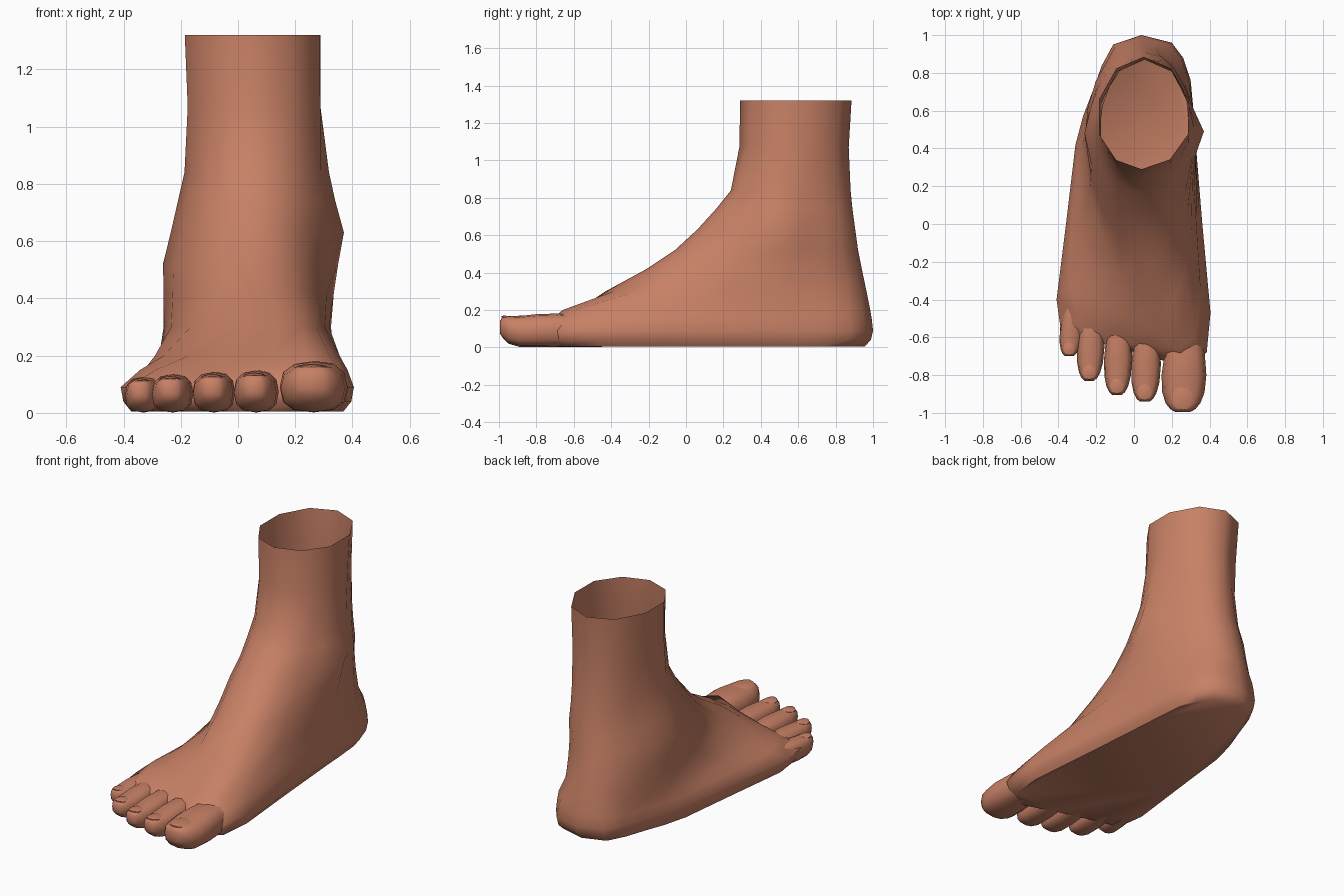
import bpy, bmesh, math
from mathutils import Vector

if "Cube" in bpy.data.objects:
    bpy.data.objects.remove(bpy.data.objects["Cube"])

skin = bpy.data.materials.new("skin")
skin.diffuse_color = (0.575, 0.218, 0.132, 1)
skin.use_nodes = True
skin.node_tree.nodes["Principled BSDF"].inputs["Base Color"].default_value = skin.diffuse_color


def loft(name, rings, cap_start=False, cap_end=False, angle=40):
    """Skin a list of equal-length point rings into one smooth object."""
    bm = bmesh.new()
    rows = [[bm.verts.new(p) for p in r] for r in rings]
    n = len(rows[0])
    for a, b in zip(rows, rows[1:]):
        for k in range(n):
            bm.faces.new((a[k], a[(k + 1) % n], b[(k + 1) % n], b[k]))
    if cap_start:
        bm.faces.new(rows[0][::-1])
    if cap_end:
        bm.faces.new(rows[-1])
    bmesh.ops.recalc_face_normals(bm, faces=bm.faces)
    me = bpy.data.meshes.new(name)
    bm.to_mesh(me)
    bm.free()
    me.materials.append(skin)
    ob = bpy.data.objects.new(name, me)
    bpy.context.collection.objects.link(ob)
    bpy.ops.object.select_all(action='DESELECT')
    bpy.context.view_layer.objects.active = ob
    ob.select_set(True)
    bpy.ops.object.shade_smooth_by_angle(angle=math.radians(angle))
    return ob


# ---- foot and leg: horizontal outlines, 20 points each, from the front via +x ----
N = 20
sole = [(.05, -.69), (.27, -.76), (.385, -.68), (.405, -.47), (.36, .02),
        (.325, .45), (.315, .6), (.30, .76), (.26, .88), (.20, .96),
        (.04, 1.0), (-.11, .95), (-.17, .84), (-.22, .70), (-.27, .57),
        (-.31, .42), (-.36, .0), (-.41, -.40), (-.385, -.58), (-.18, -.63)]
instep = [(.12, -.58), (.24, -.66), (.32, -.60), (.355, -.38), (.335, .02),
          (.32, .45), (.31, .6), (.29, .76), (.25, .87), (.18, .95),
          (.04, .985), (-.10, .94), (-.16, .83), (-.21, .70), (-.25, .57),
          (-.275, .42), (-.29, .0), (-.26, -.22), (-.17, -.40), (-.03, -.50)]


def mix(a, b, t, z):
    return [Vector((p[0] + (q[0] - p[0]) * t, p[1] + (q[1] - p[1]) * t, z)) for p, q in zip(a, b)]


def oval(z, front, back, left, right, mid, ridge):
    """Oval slice with separate extents; pinched around the ankle bones."""
    pts = []
    pinch = .2 * max(0, 1 - abs(z - .63) / .35)
    for k in range(N):
        a = 2 * math.pi * k / N
        s, c = math.sin(a), math.cos(a)
        cx = (left + right) / 2
        side = s * (1 - pinch * (1 if s > 0 else .6) * abs(math.sin(2 * a)) ** .5)
        x = cx + side * (right - left) / 2 + max(c, 0) ** 2 * (ridge - cx)
        y = mid - c * ((mid - front) if c > 0 else (back - mid))
        pts.append(Vector((x, y, z)))
    if z > .9:  # the leg is ten-sided
        for k in range(1, N, 2):
            pts[k] = (pts[k - 1] + pts[(k + 1) % N]) / 2
    return pts


inner = [(x * .91, .1 + (y - .1) * .95) for x, y in sole]
rings = [mix(inner, sole, 0, .005), mix(inner, sole, .75, .04), mix(sole, sole, 0, .09),
         mix(sole, instep, .45, .15), mix(sole, instep, 1, .20)]
rings += [oval(*v) for v in (
    (.30, -.43, .965, -.26, .325, .46, .14),
    (.42, -.21, .94, -.26, .335, .46, .11),
    (.52, -.06, .92, -.262, .35, .48, .08),
    (.63, .06, .905, -.235, .37, .49, .06),
    (.74, .16, .89, -.21, .34, .50, .06),
    (.84, .24, .88, -.187, .318, .51, .05),
    (1.07, .285, .87, -.187, .30, .54, .05),
    (1.32, .29, .885, -.197, .30, .56, .04))]
loft("foot_and_leg", rings, cap_start=True, angle=50)

# ---- toes: (name, base x, base y, tip x, tip y, half width, height) ----
toes = [("big_toe", .275, -.48, .258, -.995, .112, .168),
        ("second_toe", .075, -.43, .057, -.940, .074, .138),
        ("third_toe", -.075, -.40, -.09, -.905, .070, .133),
        ("fourth_toe", -.215, -.36, -.237, -.830, .068, .126),
        ("little_toe", -.310, -.32, -.343, -.700, .058, .118)]
# along the toe: distance, width, bottom and top as fractions of the height
profile = [(0, .70, .10, .95), (.4, .95, .02, 1.08), (.62, 1.06, .01, 1.06),
           (.80, 1.0, .02, 1.0), (.91, .82, .12, 1.0), (.97, .60, .30, .98), (1, .36, .44, .84)]

for name, bx, by, tx, ty, w, h in toes:
    rr = []
    for t, fw, lo, hi in profile:
        x, y = bx + (tx - bx) * t, by + (ty - by) * t
        ring = []
        for k in range(12):
            a = 2 * math.pi * k / 12
            c, s = math.cos(a), math.sin(a)
            # slightly squared cross-section
            c = math.copysign(abs(c) ** .75, c)
            s = math.copysign(abs(s) ** .75, s)
            ring.append((x + w * fw * c, y, h * ((lo + hi) / 2 + s * (hi - lo) / 2)))
        rr.append(ring)
    loft(name, rr, True, True, 50)

    # toenail: thin curved plate on the tip
    nw, nl = w * .54, w * .58
    cy = ty + nl * 1.15
    plate = []
    for f, z in ((1, h * .96), (1, h * 1.0), (.8, h * 1.02)):
        ring = []
        for k in range(12):
            a = 2 * math.pi * k / 12
            u, v = math.cos(a) * f, math.sin(a) * f
            ring.append((tx + nw * u, cy + nl * v, z - .10 * w * u * u))
        plate.append(ring)
    loft(name + "_nail", plate, True, True)
